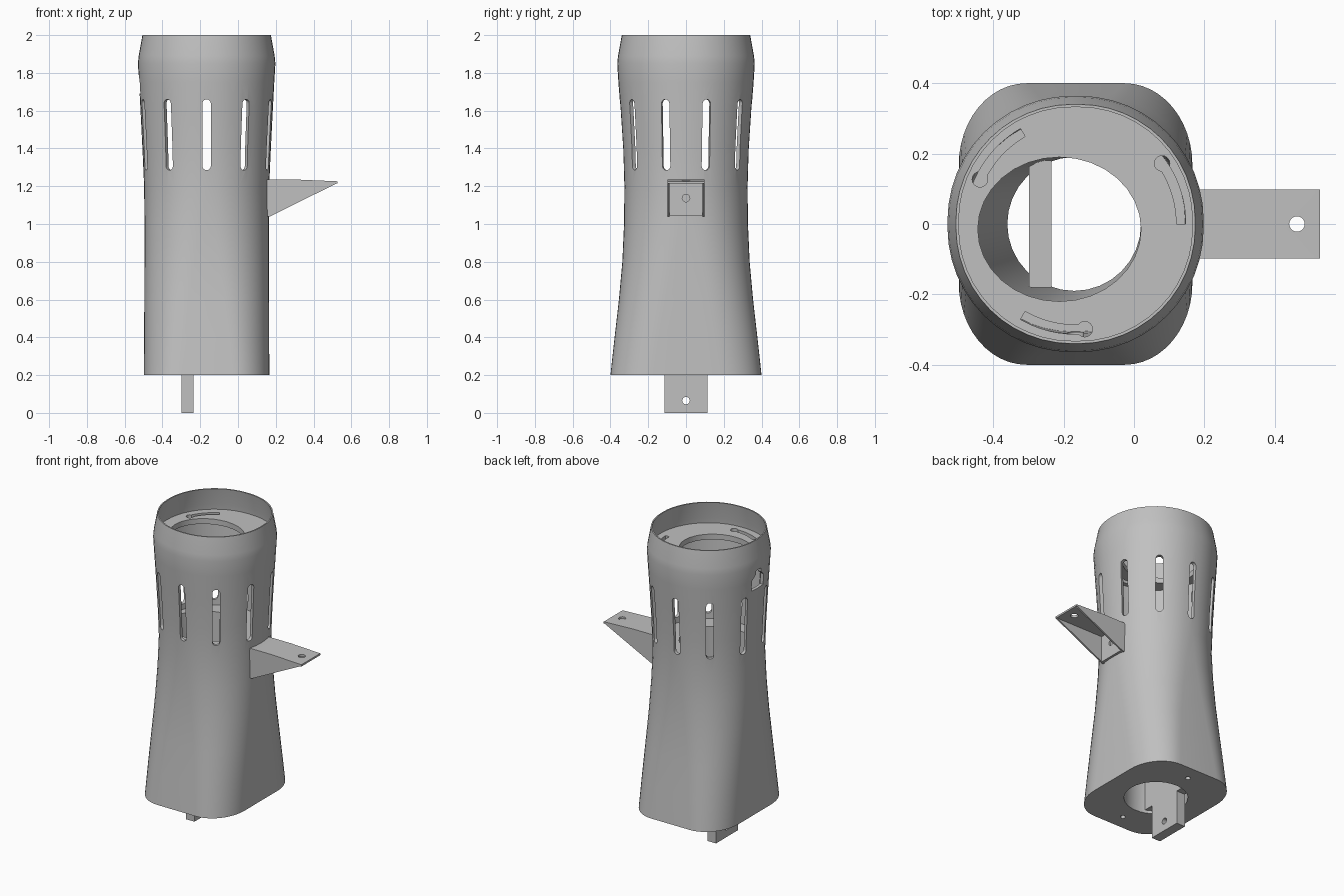
import bpy, bmesh
from math import sin, cos, pi, radians
from mathutils import Matrix, Vector

if "Cube" in bpy.data.objects:
    bpy.data.objects.remove(bpy.data.objects["Cube"], do_unlink=True)

CX = -0.166  # axis of the tower

grey = bpy.data.materials.new("plain_grey")
grey.use_nodes = True
grey.diffuse_color = (0.53, 0.53, 0.53, 1)
grey.node_tree.nodes["Principled BSDF"].inputs["Base Color"].default_value = grey.diffuse_color


def loft(name, rings):
    """Skin a list of equally long point rings and cap both ends."""
    bm = bmesh.new()
    rows = [[bm.verts.new(p) for p in ring] for ring in rings]
    n = len(rows[0])
    for a, b in zip(rows, rows[1:]):
        for i in range(n):
            j = (i + 1) % n
            bm.faces.new((a[i], a[j], b[j], b[i]))
    bm.faces.new(rows[0][::-1])
    bm.faces.new(rows[-1])
    bmesh.ops.recalc_face_normals(bm, faces=bm.faces)
    mesh = bpy.data.meshes.new(name)
    bm.to_mesh(mesh)
    bm.free()
    obj = bpy.data.objects.new(name, mesh)
    bpy.context.collection.objects.link(obj)
    mesh.materials.append(grey)
    return obj


def prism(name, pts, lo, hi, matrix=Matrix()):
    """Extrude a flat outline from lo to hi along the local z axis."""
    return loft(name, [[matrix @ Vector((u, v, w)) for u, v in pts] for w in (lo, hi)])


def box(name, x, y, z):
    return prism(name, [(x[0], y[0]), (x[1], y[0]), (x[1], y[1]), (x[0], y[1])], z[0], z[1])


def oval(cx, cy, rx, ry, n=32):
    return [(cx + rx * cos(2 * pi * i / n), cy + ry * sin(2 * pi * i / n)) for i in range(n)]


def capsule(half, lo, hi, n=10):
    """Upright outline with round ends."""
    top = [(half * cos(pi * i / n), hi - half + half * sin(pi * i / n)) for i in range(n + 1)]
    low = [(-half * cos(pi * i / n), lo + half - half * sin(pi * i / n)) for i in range(n + 1)]
    return top + low


def radial(angle):
    """Local x is the tangent, y is up, z points out from the tower axis."""
    c, s = cos(angle), sin(angle)
    return Matrix(((-s, 0, c, CX), (c, 0, s, 0), (0, 1, 0, 0), (0, 0, 0, 1)))


def cut(obj, cutter):
    cutter.hide_render = True
    mod = obj.modifiers.new("cut", "BOOLEAN")
    mod.operation = "DIFFERENCE"
    mod.solver = "EXACT"
    mod.object = cutter
    bpy.context.view_layer.objects.active = obj
    bpy.ops.object.modifier_apply(modifier=mod.name)
    bpy.data.objects.remove(cutter, do_unlink=True)


# Tower sections: height, half width, half depth, corner roundness
SECTIONS = [(0.2, .332, .4, .58), (0.4, .331, .378, .64), (0.6, .33, .355, .71),
            (0.8, .329, .337, .8), (1.0, .329, .328, .89), (1.2, .331, .326, .96),
            (1.4, .34, .333, .97), (1.6, .35, .346, .97), (1.75, .358, .358, .97),
            (1.85, .364, .364, .97), (1.89, .36, .36, .97), (2.0, .34, .34, .97)]


def section(z, inset=0.0):
    """Rounded rectangle interpolated between the tower sections."""
    for a, b in zip(SECTIONS, SECTIONS[1:]):
        if z <= b[0] or b is SECTIONS[-1]:
            t = (z - a[0]) / (b[0] - a[0])
            hx, hy, k = (a[i] + t * (b[i] - a[i]) for i in (1, 2, 3))
            break
    hx, hy = hx - inset, hy - inset
    pts, n = [], 12
    for q in range(4):
        sx, sy = (1, -1, -1, 1)[q], (1, 1, -1, -1)[q]
        for i in range(n + 1):
            a = (q + i / n) * pi / 2
            pts.append((CX + sx * hx * (1 - k) + hx * k * cos(a),
                        sy * hy * (1 - k) + hy * k * sin(a), z))
    return pts


# Tower body, with a hollow chamber and a recess in the top
tower = loft("tower_body", [section(s[0]) for s in SECTIONS])
cut(tower, loft("chamber", [section(z, 0.022) for z in (1.25, 1.4, 1.6, 1.75, 1.82)]))
cut(tower, loft("recess", [section(z, 0.008) for z in (1.855, 1.89, 2.0, 2.05)]))

# Central duct, offset at the top and round at the base
duct = [(0.1, -.17, 0, .19, .19), (0.2, -.17, 0, .19, .19),
        (1.25, -.212, -.015, .232, .205), (1.95, -.212, -.015, .232, .205)]
cut(tower, loft("duct", [[(x, y, z) for x, y in oval(cx, cy, rx, ry)]
                         for z, cx, cy, rx, ry in duct]))

# Ten vent slots around the chamber
for i in range(10):
    cut(tower, prism("vent", capsule(0.022, 1.285, 1.66), 0.25, 0.5,
                     radial(radians(36 * i + 18))))

# Cable port at the side opposite the bracket
port = [(-.06, 1.69), (.06, 1.69), (.06, 1.76), (.025, 1.79),
        (.025, 1.815), (-.025, 1.815), (-.025, 1.79), (-.06, 1.76)]
cut(tower, prism("port", port, 0.25, 0.5, radial(pi)))

# Three keyhole slots in the recessed plate
for start in (0, 120, 240):
    angles = [radians(start + 35 * i / 10) for i in range(11)]
    arc = [(CX + .313 * cos(a), .313 * sin(a)) for a in angles]
    arc += [(CX + .287 * cos(a), .287 * sin(a)) for a in reversed(angles)]
    cut(tower, prism("keyhole_arc", arc, 1.78, 1.9))
    end = angles[-1]
    cut(tower, prism("keyhole_end", oval(CX + .3 * cos(end), .3 * sin(end), .022, .022, 16),
                     1.78, 1.9))

# Screw holes in the base
for y in (-0.3, 0.3):
    cut(tower, prism("screw_hole", oval(CX, y, .016, .016, 16), 0.1, 0.4))

# Inner panel across the duct and the tab below it
panel = box("inner_panel", (-.298, -.235), (-.18, .18), (.22, .75))
tab = box("bottom_tab", (-.298, -.235), (-.115, .115), (0, .3))
cut(tab, prism("tab_hole", [(u, v + .065) for u, v in oval(0, 0, .02, .02, 16)],
               -0.3, 0.1, radial(0)))

# Side bracket: top plate, wall plate and two gussets
top_profile = [(.15, 1.235), (.315, 1.235), (.528, 1.226), (.528, 1.214), (.15, 1.214)]
gusset = [(.15, 1.04), (.17, 1.04), (.528, 1.218), (.528, 1.226), (.315, 1.235), (.15, 1.235)]
sideways = Matrix(((1, 0, 0, 0), (0, 0, 1, 0), (0, 1, 0, 0), (0, 0, 0, 1)))
top = prism("bracket_top", top_profile, -.098, .098, sideways)
cut(top, prism("bracket_hole", oval(.463, 0, .022, .022, 20), 1.1, 1.3))
wall = box("bracket_wall", (.15, .178), (-.098, .098), (1.042, 1.23))
cut(wall, prism("wall_hole", [(u, v + 1.137) for u, v in oval(0, 0, .02, .02, 20)],
                0.325, 0.4, radial(0)))
sides = [prism("bracket_gusset_" + side, gusset, s * .087, s * .098, sideways)
         for side, s in (("back", 1), ("front", -1))]

# Smooth shading with crisp edges
bpy.ops.object.select_all(action="DESELECT")
for obj in [tower, panel, tab, top, wall] + sides:
    obj.select_set(True)
bpy.context.view_layer.objects.active = tower
bpy.ops.object.shade_smooth_by_angle(angle=radians(30))
